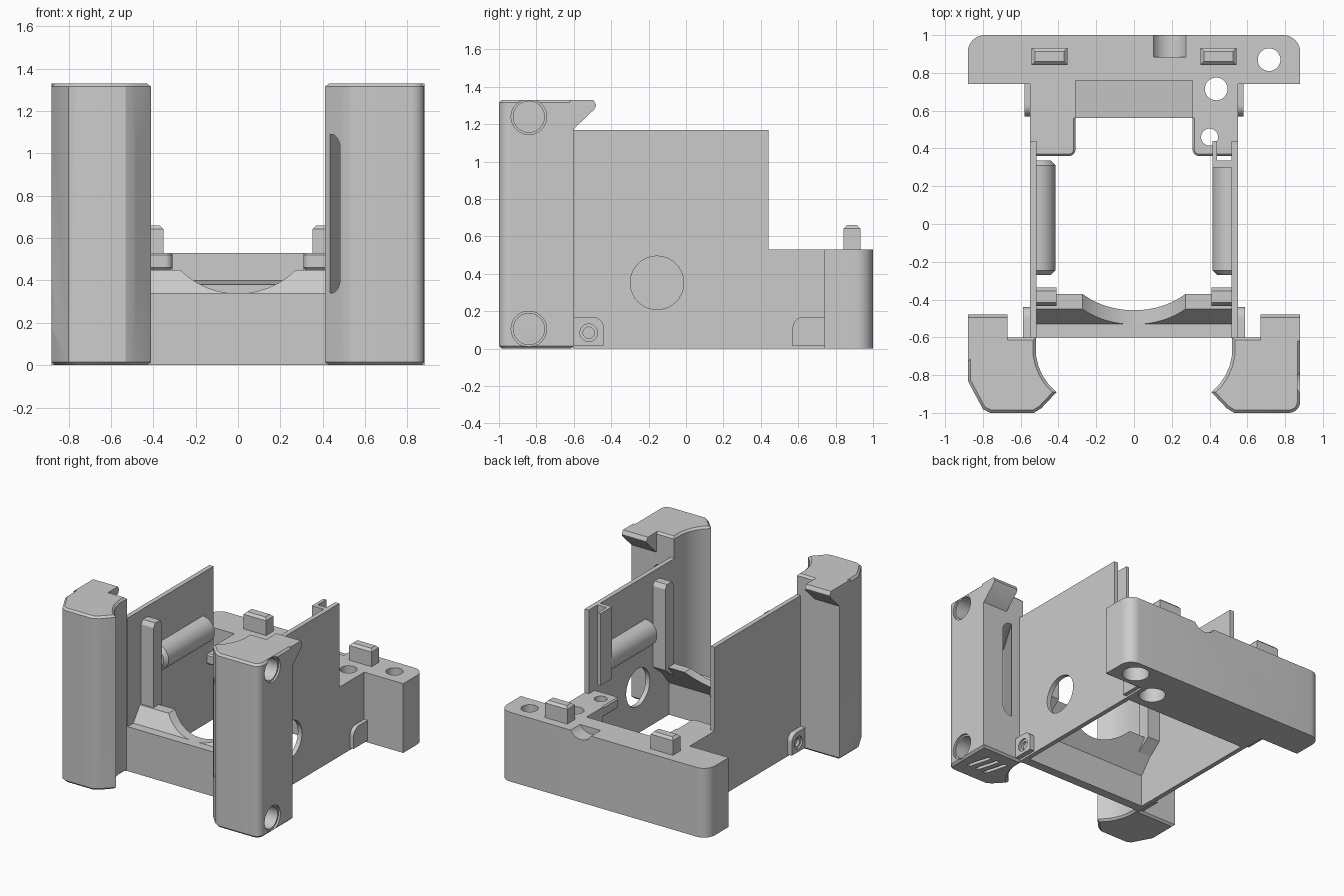
import bpy, bmesh, math
from mathutils import Vector

if "Cube" in bpy.data.objects:
    bpy.data.objects.remove(bpy.data.objects["Cube"], do_unlink=True)

grey = bpy.data.materials.new("plain grey")
grey.use_nodes = True
COLOUR = (0.6, 0.6, 0.6, 1)
grey.diffuse_color = COLOUR
grey.node_tree.nodes["Principled BSDF"].inputs["Base Color"].default_value = COLOUR

AXES = {
    "x": lambda a, b, c: Vector((c, a, b)),
    "y": lambda a, b, c: Vector((a, c, b)),
    "z": lambda a, b, c: Vector((a, b, c)),
}


def prism(name, pts, axis, lo, hi, bevel=0.0, side=1, slant=0.0):
    """Extrude a 2D outline along an axis; side=-1 mirrors it in x, slant leans x along y."""
    put = AXES[axis]
    bm = bmesh.new()
    base = bm.faces.new([bm.verts.new(put(a, b, lo)) for a, b in pts])
    ext = bmesh.ops.extrude_face_region(bm, geom=[base])["geom"]
    bmesh.ops.translate(bm, verts=[v for v in ext if isinstance(v, bmesh.types.BMVert)],
                        vec=put(0, 0, hi - lo))
    if bevel:
        # only the two end outlines are chamfered
        rim = [e for e in bm.edges if abs((e.verts[0].co - e.verts[1].co).dot(put(0, 0, 1))) < 1e-5]
        bmesh.ops.bevel(bm, geom=rim, offset=bevel, segments=1, affect='EDGES')
    for v in bm.verts:
        v.co.x = side * (v.co.x + slant * v.co.y)
    bmesh.ops.recalc_face_normals(bm, faces=bm.faces)
    mesh = bpy.data.meshes.new(name)
    bm.to_mesh(mesh)
    bm.free()
    ob = bpy.data.objects.new(name, mesh)
    mesh.materials.append(grey)
    bpy.context.collection.objects.link(ob)
    return ob


def arc(cx, cy, r, start, end, n=8):
    steps = [math.radians(start + (end - start) * i / n) for i in range(n + 1)]
    return [(cx + r * math.cos(t), cy + r * math.sin(t)) for t in steps]


def circle(cx, cy, r, n=40):
    return arc(cx, cy, r, 0, 360, n)[:-1]


def rect(a, b, c, d):
    return [(a, c), (b, c), (b, d), (a, d)]


def cut(ob, *cutters):
    for c in cutters:
        c.hide_render = True
        m = ob.modifiers.new("cut", 'BOOLEAN')
        m.operation = 'DIFFERENCE'
        m.solver = 'EXACT'
        m.object = c
        bpy.context.view_layer.objects.active = ob
        bpy.ops.object.modifier_apply(modifier=m.name)
        bpy.data.objects.remove(c, do_unlink=True)


def column(side, tag):
    # Upright body with a hollow inner flank
    outer = arc(0.82, -0.94, 0.06, 0, -90, 5) if side > 0 else [(0.88, -0.83), (0.80, -0.98), (0.76, -1.0)]
    flank = [(0.53, -1.0), (0.49, -0.975), (0.41, -0.89)]
    hollow = [(0.455, -0.845), (0.485, -0.8), (0.507, -0.75), (0.52, -0.69), (0.52, -0.6)]
    body = prism(tag + "_column", [(0.88, -0.6)] + outer + flank + hollow, "z", 0, 1.33, 0.015, side)

    # Tall slanted passage behind the thin inner shell
    lean = 0.6
    inner, wide = 0.44 + lean * 0.905, 0.08
    outline = ([(inner, 0.34)] + arc(inner + wide - 0.07, 0.41, 0.07, -90, 0)
               + arc(inner + wide - 0.07, 1.02, 0.07, 0, 90) + [(inner, 1.09)])
    cuts = [prism("passage", outline, "y", -1.1, -0.5, 0, side, lean)]
    # Round sockets in the outer face
    for z in ((0.105, 1.24) if side > 0 else (0.265,)):
        cuts.append(prism("socket", circle(-0.84, z, 0.083), "x", 0.76, 0.95, 0, side))
        cuts.append(prism("socket_rim", circle(-0.84, z, 0.095), "x", 0.865, 0.95, 0, side))
    # Grooves under the foot
    for i in (-1, 0, 1):
        x = 0.7 + 0.075 * i
        cuts.append(prism("groove", [(x, -0.88), (x + 0.03, -0.88), (x - 0.02, -0.70), (x - 0.05, -0.70)],
                          "z", -0.05, 0.03, 0, side))
    # Open corner pocket on one column only
    if side < 0:
        cuts.append(prism("pocket", [(0.58, -0.55), (0.58, -0.78), (0.81, -1.03), (1.0, -1.03), (1.0, -0.55)],
                          "z", 1.21, 1.4, 0, side))
        prism("hook_stop", [(0.88, -0.61), (0.82, -0.61), (0.82, -0.66), (0.88, -0.73)], "z", 1.2, 1.33, 0, side)
    cut(body, *cuts)

    # Overhanging hook at the top
    prism(tag + "_hook", [(-0.62, 1.16), (-0.6, 1.175), (-0.49, 1.28), (-0.48, 1.30), (-0.495, 1.33), (-0.62, 1.33)],
          "x", 0.67, 0.88, 0, side)


def side_parts(side, tag):
    # Thin side wall with a low rear step
    wall = prism(tag + "_wall", [(-0.603, 0), (0.75, 0), (0.75, 0.53), (0.44, 0.53), (0.44, 1.17), (-0.603, 1.17)],
                 "x", 0.515, 0.55, 0, side)
    if side > 0:
        cut(wall, prism("port", circle(-0.155, 0.352, 0.143), "x", 0.4, 0.7))

    # Outer lugs
    front = prism(tag + "_front_lug", [(-0.603, 0.015), (-0.44, 0.015)] + arc(-0.5, 0.11, 0.06, 0, 90) + [(-0.603, 0.17)],
                  "x", 0.54, 0.588, 0, side)
    cut(front, prism("lug_hole", circle(-0.52, 0.085, 0.03), "x", 0.555, 0.7, 0, side),
        prism("lug_sink", circle(-0.52, 0.085, 0.047), "x", 0.575, 0.7, 0, side))
    prism(tag + "_rear_lug", [(0.75, 0.015), (0.75, 0.17)] + arc(0.63, 0.11, 0.06, 90, 180) + [(0.57, 0.015)],
          "x", 0.54, 0.58, 0, side)

    # Inner post and horizontal roll
    prism(tag + "_post", [(-0.435, 0.36), (-0.335, 0.44), (-0.335, 1.06), (-0.355, 1.09), (-0.415, 1.09), (-0.435, 1.06)],
          "x", 0.41, 0.53, 0, side)
    prism(tag + "_roll", [(0.545, 0.84)] + arc(0.515, 0.74, 0.1, 90, 270, 20) + [(0.545, 0.64)],
          "y", -0.27, 0.335, 0.025, side)

    # Rear shelf with a small hole
    shelf = prism(tag + "_shelf", [(0.53, 0.36)] + arc(0.345, 0.395, 0.035, 270, 180) + [(0.31, 0.6), (0.53, 0.6)],
                  "z", 0.45, 0.53, 0.01, side)
    cut(shelf, prism("shelf_hole", circle(0.4, 0.46, 0.045), "z", 0.3, 0.6, 0, side))

    # Chamfered key on the rear bar
    prism(tag + "_key", rect(0.352, 0.542, 0.842, 0.932), "z", 0.5, 0.66, 0.018, side)


for side, tag in ((1, "left"), (-1, "right")):
    column(side, tag)
    side_parts(side, tag)

# Board slot inside one wall
prism("slot_plate", rect(0.415, 0.44, 0.32, 0.44), "z", 0.62, 1.17)
prism("slot_web", rect(0.415, 0.53, 0.30, 0.335), "z", 0.62, 1.17)

# Front cross wall and slanted cradle
prism("front_wall", rect(-0.6, -0.53, 0, 0.34), "x", -0.53, 0.53)
cradle = prism("cradle", [(-0.55, 0.34), (-0.53, 0.34), (-0.45, 0.45), (-0.37, 0.45), (-0.455, 0.34), (-0.55, 0.22)],
               "x", -0.53, 0.53)
cut(cradle, prism("cradle_round", circle(0, 0.726, 0.388, 96), "y", -0.535, -0.2))

# Rear bar with a central block
half = [(0.53, 0.56), (0.53, 0.74), (0.88, 0.74)] + arc(0.79, 0.91, 0.09, 0, 90)
rear = prism("rear_bar", half + [(-x, y) for x, y in reversed(half)], "z", 0, 0.53)
cuts = [prism("recess", [(0.5, 0.375), (0.76, 0.40), (0.76, 0.6), (0.5, 0.6)], "x", -0.31, 0.31)]
for s in (1, -1):
    for x, y in ((0.715, 0.87), (0.435, 0.715)):
        cuts.append(prism("bolt_hole", circle(x, y, 0.06), "z", -0.1, 0.7, 0, s))
        cuts.append(prism("bolt_sink", circle(x, y, 0.095), "z", -0.1, 0.12, 0, s))
    cuts.append(prism("cable_notch", circle(0.19, 0.58, 0.1), "y", 0.885, 1.1, 0, s))
cut(rear, *cuts)

# Smooth the curved faces, keep edges sharp
for ob in bpy.context.scene.objects:
    ob.select_set(ob.type == 'MESH')
bpy.context.view_layer.objects.active = rear
bpy.ops.object.shade_smooth_by_angle(angle=math.radians(30))
